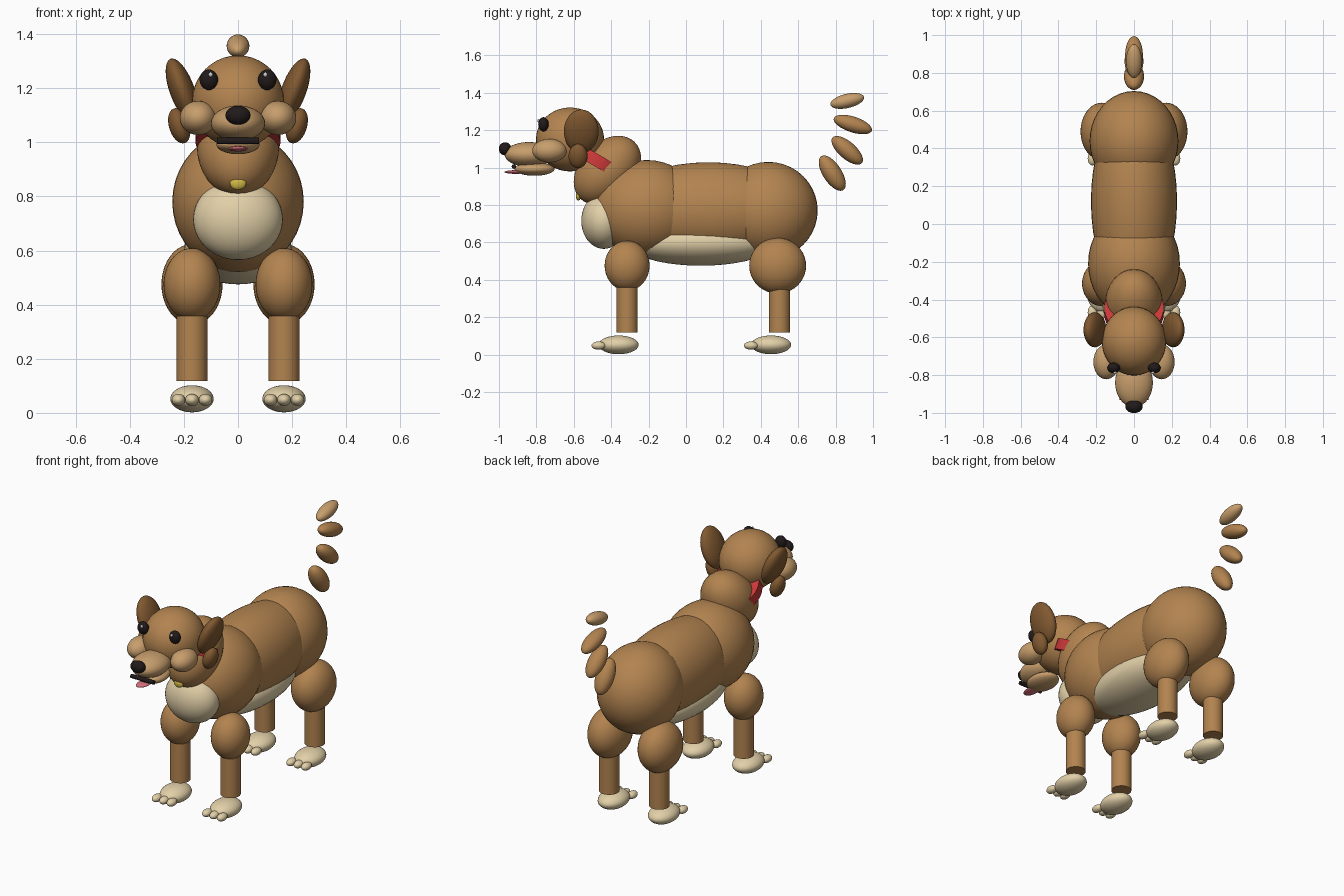
import bpy
from math import radians


def material(name, rgb):
    m = bpy.data.materials.new(name)
    m.diffuse_color = (*rgb, 1)
    return m


FUR = material("fur", (0.45, 0.23, 0.08))
DARK = material("dark_fur", (0.22, 0.10, 0.03))
LIGHT = material("light_fur", (0.57, 0.34, 0.15))
CREAM = material("cream", (0.76, 0.63, 0.39))
BLACK = material("black", (0.015, 0.01, 0.01))
WHITE = material("white", (0.95, 0.95, 0.95))
RED = material("red", (0.60, 0.04, 0.04))
PINK = material("pink", (0.75, 0.18, 0.22))
GOLD = material("gold", (0.65, 0.48, 0.06))


def finish(name, scale, rot, mat):
    o = bpy.context.object
    o.name = name
    o.scale = scale
    o.rotation_euler = [radians(a) for a in rot]
    o.data.materials.append(mat)
    bpy.ops.object.shade_smooth_by_angle()
    return o


def ball(name, loc, radii, mat, rot=(0, 0, 0)):
    bpy.ops.mesh.primitive_uv_sphere_add(segments=40, ring_count=20, radius=1, location=loc)
    return finish(name, radii, rot, mat)


def rod(name, loc, radius, depth, mat, rot=(0, 0, 0)):
    bpy.ops.mesh.primitive_cylinder_add(vertices=40, radius=radius, depth=depth, location=loc)
    return finish(name, (1, 1, 1), rot, mat)


# Body
ball("chest", (0, -0.21, 0.78), (0.243, 0.29, 0.26), FUR)
ball("torso", (0, 0.12, 0.773), (0.228, 0.52, 0.255), FUR)
ball("rump", (0, 0.44, 0.77), (0.235, 0.264, 0.26), FUR)
ball("belly", (0, 0.08, 0.60), (0.20, 0.40, 0.125), CREAM)
ball("bib", (0, -0.44, 0.715), (0.166, 0.12, 0.15), CREAM)

# Neck, collar and tag
ball("neck", (0, -0.42, 0.985), (0.152, 0.15, 0.21), FUR, (-43, 0, 0))
rod("collar", (0, -0.46, 1.028), 0.157, 0.065, RED, (-30, 0, 0))
ball("collar_tag", (0, -0.575, 0.848), (0.03, 0.014, 0.024), GOLD)

# Head and face
ball("head", (0, -0.62, 1.15), (0.17, 0.182, 0.171), FUR)
ball("muzzle", (0, -0.84, 1.07), (0.10, 0.13, 0.066), LIGHT)
ball("jaw", (0, -0.81, 0.992), (0.08, 0.107, 0.036), LIGHT)
ball("tongue", (0, -0.91, 0.976), (0.035, 0.06, 0.01), PINK)
rod("mouth", (0, -0.92, 1.005), 0.012, 0.156, BLACK, (0, 90, 0))
ball("nose", (0, -0.967, 1.10), (0.046, 0.034, 0.035), BLACK)

for side, s in (("left", 1), ("right", -1)):
    ball(side + "_cheek", (0.147 * s, -0.73, 1.09), (0.068, 0.092, 0.063), LIGHT)
    ball(side + "_eye", (0.108 * s, -0.762, 1.231), (0.034, 0.028, 0.038), BLACK)
    ball(side + "_eye_glint", (0.101 * s, -0.787, 1.25), (0.008, 0.008, 0.009), WHITE)
    ball(side + "_ear", (0.207 * s, -0.56, 1.193), (0.046, 0.093, 0.123), DARK, (0, 20 * s, 0))
    ball(side + "_ear_tip", (0.217 * s, -0.577, 1.061), (0.038, 0.051, 0.067), DARK, (0, 17 * s, 0))

    # Legs: thigh, shin, paw and three toes
    for part, thigh_y, radii, shin_y in (
        ("front", -0.315, (0.105, 0.12, 0.134), -0.315),
        ("hind", 0.49, (0.113, 0.152, 0.149), 0.50),
    ):
        label = f"{side}_{part}_"
        x = 0.17 * s
        ball(label + "thigh", (x, thigh_y, 0.475), radii, FUR)
        rod(label + "shin", (x, shin_y, 0.238), 0.057, 0.24, FUR)
        ball(label + "paw", (x, shin_y - 0.045, 0.052), (0.08, 0.107, 0.05), CREAM)
        for i in (-1, 0, 1):
            ball(f"{label}toe_{i + 2}", (x + 0.05 * i, shin_y - 0.153, 0.048),
                 (0.025, 0.037, 0.022), CREAM)

# Tail segments: y, z, half width, half length, half thickness, tilt
tail = [(0.782, 0.97, 0.053, 0.108, 0.05, -57),
        (0.862, 1.092, 0.05, 0.104, 0.046, -41),
        (0.892, 1.23, 0.047, 0.107, 0.042, -18),
        (0.862, 1.356, 0.042, 0.092, 0.038, 13)]
for i, (y, z, w, l, t, a) in enumerate(tail):
    ball(f"tail_{i + 1}", (0, y, z), (w, l, t), LIGHT if i == 3 else FUR, (a, 0, 0))
